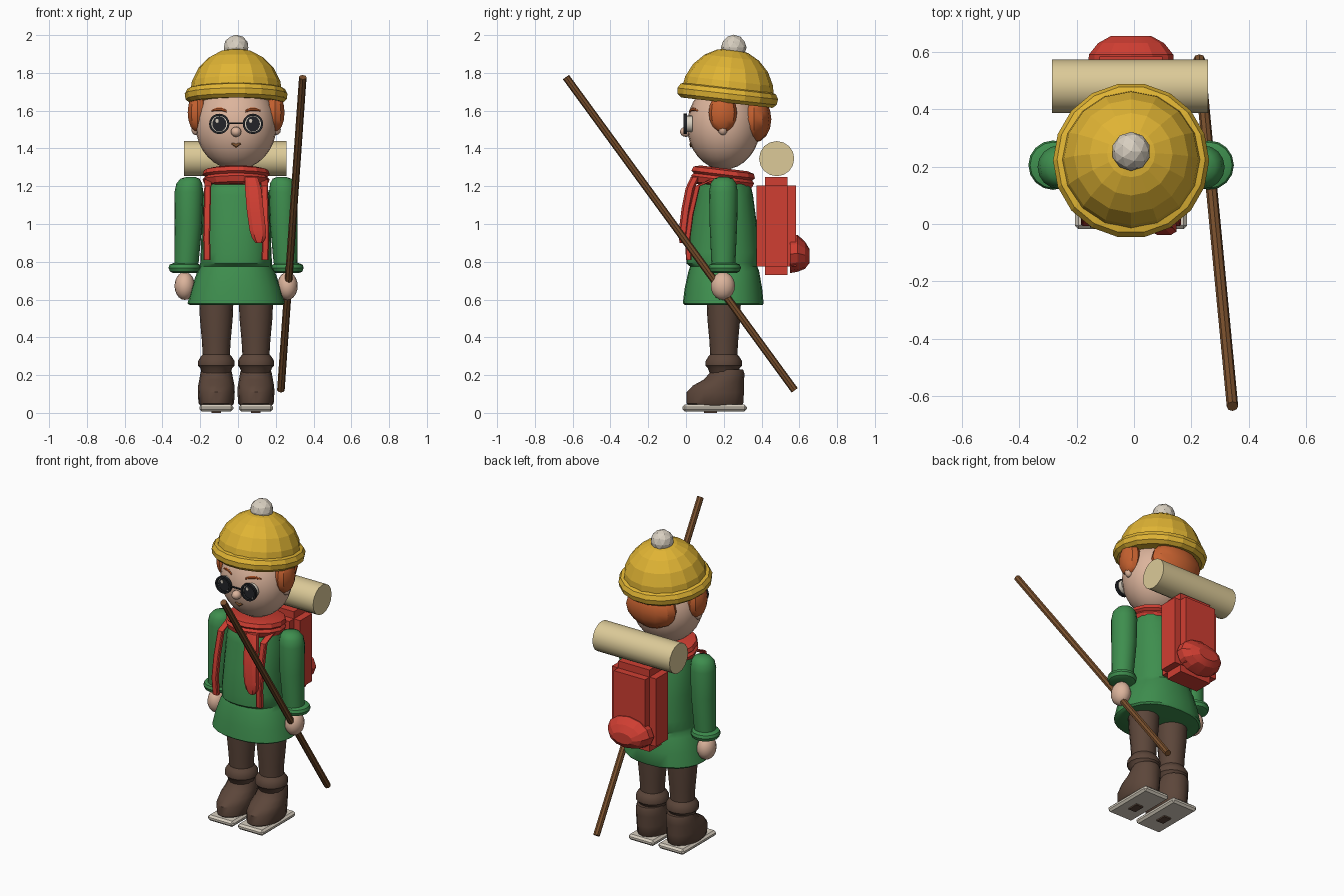
import bpy, bmesh, math
from mathutils import Vector, Matrix

if "Cube" in bpy.data.objects:
    bpy.data.objects.remove(bpy.data.objects["Cube"])

CX = -0.01  # body centre line
X, Y, Z = Vector((1, 0, 0)), Vector((0, 1, 0)), Vector((0, 0, 1))


def material(name, rgb):
    m = bpy.data.materials.new(name)
    lin = [(c / 255 / 12.92 if c < 11 else ((c / 255 + 0.055) / 1.055) ** 2.4) for c in rgb]
    m.diffuse_color = (*lin, 1)
    m.use_nodes = True
    m.node_tree.nodes["Principled BSDF"].inputs["Base Color"].default_value = m.diffuse_color
    return m


YELLOW = material("yellow", (224, 180, 52))
RED = material("red", (208, 62, 50))
GREEN = material("green", (62, 142, 78))
BOOT = material("dark_brown", (92, 70, 58))
WOOD = material("wood_brown", (122, 80, 45))
HAIR = material("orange", (200, 98, 48))
SKIN = material("skin", (220, 180, 156))
CREAM = material("cream", (220, 202, 152))
PALE = material("pale_grey", (216, 207, 192))
BLACK = material("black", (34, 36, 40))


def finish(name, bm, mat, angle=40):
    """Turn a bmesh into an object; angle 0 keeps it faceted."""
    bmesh.ops.recalc_face_normals(bm, faces=bm.faces)
    me = bpy.data.meshes.new(name)
    bm.to_mesh(me)
    bm.free()
    me.materials.append(mat)
    if angle:
        for p in me.polygons:
            p.use_smooth = True
        me.set_sharp_from_angle(angle=math.radians(angle))
    ob = bpy.data.objects.new(name, me)
    bpy.context.collection.objects.link(ob)
    return ob


def loft(name, sections, mat, n=16, u=X, v=Y, power=2.0, angle=40, turn=0.0):
    """Skin superellipse sections given as (centre, radius_u, radius_v)."""
    bm = bmesh.new()
    rings = []
    for c, a, b in sections:
        ring = []
        for i in range(n):
            t = 2 * math.pi * (i + turn) / n
            p, q = math.cos(t), math.sin(t)
            p = math.copysign(abs(p) ** (2 / power), p) * a
            q = math.copysign(abs(q) ** (2 / power), q) * b
            ring.append(bm.verts.new(Vector(c) + u * p + v * q))
        rings.append(ring)
    for r, s in zip(rings, rings[1:]):
        for i in range(n):
            bm.faces.new((r[i], r[(i + 1) % n], s[(i + 1) % n], s[i]))
    bm.faces.new(rings[0])
    bm.faces.new(rings[-1])
    return finish(name, bm, mat, angle)


def ball(name, c, r, mat, seg=16, rings=10, angle=60):
    bm = bmesh.new()
    bmesh.ops.create_uvsphere(bm, u_segments=seg, v_segments=rings, radius=1)
    bm.transform(Matrix.Translation(c) @ Matrix.Diagonal((*r, 1)))
    return finish(name, bm, mat, angle)


def box(name, c, size, mat, bevel=0.0, seg=1):
    bm = bmesh.new()
    bmesh.ops.create_cube(bm, size=1)
    bm.transform(Matrix.Translation(c) @ Matrix.Diagonal((*size, 1)))
    if bevel:
        bmesh.ops.bevel(bm, geom=bm.edges[:], offset=bevel, segments=seg, affect='EDGES')
    return finish(name, bm, mat, 25)


def rod(name, a, b, r, mat, n=8):
    a, b = Vector(a), Vector(b)
    d = (b - a).normalized()
    u = d.cross(X if abs(d.x) < 0.9 else Z).normalized()
    return loft(name, [(a, r, r), (b, r, r)], mat, n, u, d.cross(u), angle=30)


def tilt(ob, deg, pivot):
    p = Vector(pivot)
    ob.data.transform(Matrix.Translation(p) @ Matrix.Rotation(math.radians(deg), 4, 'X') @ Matrix.Translation(-p))


# coat with flared skirt and a gathered waist
loft("coat", [((CX, y, z), a, b) for y, z, a, b in (
    (0.20, 0.57, 0.245, 0.205), (0.197, 0.58, 0.257, 0.214), (0.198, 0.66, 0.237, 0.205),
    (0.20, 0.75, 0.205, 0.187), (0.20, 0.775, 0.19, 0.178), (0.195, 0.79, 0.19, 0.192),
    (0.195, 0.85, 0.187, 0.192), (0.20, 1.0, 0.182, 0.175), (0.205, 1.15, 0.178, 0.15),
    (0.205, 1.22, 0.16, 0.135), (0.205, 1.25, 0.11, 0.10))], GREEN, 24, power=2.3)

for side, s in (("left", -1), ("right", 1)):
    # leg, rolled sock and boot
    lx = CX + s * 0.105
    loft(side + "_leg", [((lx, 0.2, z), r, r) for z, r in (
        (0.20, 0.07), (0.238, 0.085), (0.25, 0.096), (0.275, 0.096), (0.295, 0.084),
        (0.31, 0.072), (0.38, 0.076), (0.5, 0.087), (0.62, 0.092))], BOOT)
    loft(side + "_boot", [((lx, y, z), a, b) for y, z, a, b in (
        (0.155, 0.035, 0.08, 0.135), (0.153, 0.05, 0.094, 0.15), (0.155, 0.11, 0.098, 0.152),
        (0.172, 0.145, 0.096, 0.135), (0.20, 0.175, 0.09, 0.108), (0.217, 0.21, 0.084, 0.092),
        (0.217, 0.23, 0.078, 0.085))], BOOT)
    # plank under the boot
    box(side + "_plank", (lx, 0.152, 0.026), (0.18, 0.34, 0.036), PALE, 0.012)
    box(side + "_plank_peg", (lx, 0.13, 0.005), (0.05, 0.07, 0.01), BOOT)
    # arm, cuff and hand
    loft(side + "_arm", [((CX + s * o, 0.198, z), r, r) for o, z, r in (
        (0.268, 0.75, 0.058), (0.262, 0.80, 0.064), (0.252, 1.0, 0.073), (0.25, 1.17, 0.076),
        (0.248, 1.215, 0.068), (0.244, 1.24, 0.05), (0.24, 1.25, 0.02))], GREEN)
    loft(side + "_cuff", [((CX + s * 0.272, 0.205, z), r, r) for z, r in (
        (0.74, 0.06), (0.748, 0.078), (0.768, 0.086), (0.785, 0.08), (0.793, 0.06))], GREEN)
    ball(side + "_hand", (CX + s * 0.272, 0.195, 0.672), (0.054, 0.064, 0.074), SKIN)
    # shoulder strap
    loft(side + "_strap", [((CX + s * o, y, z), 0.019, 0.015) for o, y, z in (
        (0.15, 0.14, 1.235), (0.15, 0.06, 1.20), (0.154, 0.025, 1.05), (0.156, 0.008, 0.92),
        (0.153, 0.015, 0.81))], RED, 8, power=5, turn=0.5, angle=30)
    # side hair and ear
    ball(side + "_hair_lock", (CX + s * 0.205, 0.195, 1.59), (0.054, 0.075, 0.105), HAIR, 10, 8, 30)
    ball(side + "_ear", (CX + s * 0.212, 0.195, 1.50), (0.025, 0.025, 0.03), SKIN, 8, 6)

# head
HC, HR = Vector((CX, 0.2, 1.52)), Vector((0.214, 0.194, 0.232))
ball("head", HC, HR, SKIN, 24, 16)


def face(dx, z, out=0.0):
    """Point on the front of the head."""
    k = max(0, 1 - (dx / HR.x) ** 2 - ((z - HC.z) / HR.z) ** 2)
    return Vector((CX + dx, HC.y - HR.y * math.sqrt(k) - out, z))


ball("nose", face(0, 1.488, 0.008), (0.029, 0.032, 0.027), SKIN, 10, 8)
for side, s in (("left", -1), ("right", 1)):
    ex, ez = CX + s * 0.089, 1.53
    # round spectacle rim, dark eye and its glints
    bm = bmesh.new()
    prof = [(0.043, -0.012), (0.054, -0.012), (0.054, 0.006), (0.043, 0.006)]
    vs = [[bm.verts.new((ex + r * math.cos(t), y, ez + r * math.sin(t))) for r, y in prof]
          for t in (2 * math.pi * i / 20 for i in range(20))]
    for i in range(20):
        for j in range(4):
            a, b = vs[i], vs[(i + 1) % 20]
            bm.faces.new((a[j], a[(j + 1) % 4], b[(j + 1) % 4], b[j]))
    finish(side + "_spectacle_rim", bm, BLACK, 30)
    loft(side + "_eye_white", [((ex, y, ez), 0.044, 0.044) for y in (0.004, 0.035)], PALE, 16, X, Z)
    loft(side + "_eye", [((ex, y, ez), 0.037, 0.041) for y in (-0.001, 0.006)], BLACK, 16, X, Z)
    loft(side + "_eye_glint", [((ex - 0.012, y, ez + 0.016), 0.009, 0.011) for y in (-0.004, 0)],
         PALE, 8, X, Z)
    # eyebrow
    loft(side + "_eyebrow", [(face(s * d, z, 0.002), h, 0.006) for d, z, h in (
        (0.05, 1.597, 0.006), (0.075, 1.607, 0.009), (0.10, 1.608, 0.009), (0.13, 1.60, 0.004))],
        HAIR, 6, Z, Y)
rod("spectacle_bridge", (CX - 0.04, -0.004, 1.533), (CX + 0.04, -0.004, 1.533), 0.005, BLACK, 6)
loft("mouth", [(face(d, z, 0.001), h, 0.005) for d, z, h in (
    (-0.025, 1.424, 0.003), (-0.012, 1.421, 0.010), (0, 1.414, 0.012), (0.012, 1.421, 0.010),
    (0.025, 1.424, 0.003))], WOOD, 6, Z, Y)
ball("back_hair", (CX, 0.36, 1.555), (0.17, 0.092, 0.125), HAIR, 12, 8, 30)

# hat dome, rolled brim and bobble, tipped backwards
pivot = (CX, 0.22, 1.68)
dome = loft("hat_dome", [((CX, 0.22, 1.68 + 0.25 * math.sin(t)), 0.246 * math.cos(t), 0.246 * math.cos(t))
                         for t in (math.radians(d) for d in (0, 18, 36, 54, 70, 85))], YELLOW, 16, angle=0)
brim = loft("hat_brim", [((CX, 0.22, z), r, r) for z, r in (
    (1.65, 0.20), (1.642, 0.247), (1.66, 0.268), (1.69, 0.272), (1.715, 0.258), (1.722, 0.235))],
    YELLOW, 18, angle=0)
tilt(dome, -6.5, pivot)
tilt(brim, -6.5, pivot)
bm = bmesh.new()
bmesh.ops.create_icosphere(bm, subdivisions=2, radius=0.068)
bm.transform(Matrix.Translation((CX, 0.253, 1.934)))
finish("hat_bobble", bm, PALE, 0)

# scarf wrap and hanging end
wrap = loft("scarf_wrap", [((CX, 0.195, z), a, b) for z, a, b in (
    (1.195, 0.14, 0.14), (1.205, 0.165, 0.16), (1.235, 0.178, 0.172), (1.25, 0.165, 0.16),
    (1.262, 0.178, 0.174), (1.285, 0.17, 0.165), (1.295, 0.13, 0.13))], RED, 14, angle=20)
tilt(wrap, -7, (CX, 0.195, 1.245))
loft("scarf_end", [((x, y, z), w, 0.025) for x, y, z, w in (
    (0.07, 0.05, 1.25, 0.035), (0.08, 0.022, 1.19, 0.045), (0.09, 0.0, 1.08, 0.047),
    (0.104, -0.014, 0.97, 0.046), (0.11, -0.014, 0.925, 0.038), (0.112, -0.01, 0.90, 0.02))],
    RED, 8, power=3, turn=0.5, angle=25)

# backpack, its lower pouch and bedroll
box("backpack", (CX, 0.478, 0.99), (0.31, 0.21, 0.52), RED, 0.045, 2)
loft("backpack_pouch", [((CX, y, z), a, b) for y, z, a, b in (
    (0.55, 0.84, 0.15, 0.10), (0.59, 0.845, 0.147, 0.098), (0.63, 0.835, 0.115, 0.072),
    (0.655, 0.83, 0.07, 0.035))], RED, 12, X, Z, angle=15)
rod("bedroll", (-0.285, 0.48, 1.346), (0.257, 0.48, 1.346), 0.093, CREAM, 16)

# walking staff
rod("staff", (0.343, -0.635, 1.777), (0.227, 0.575, 0.12), 0.02, WOOD, 8)
